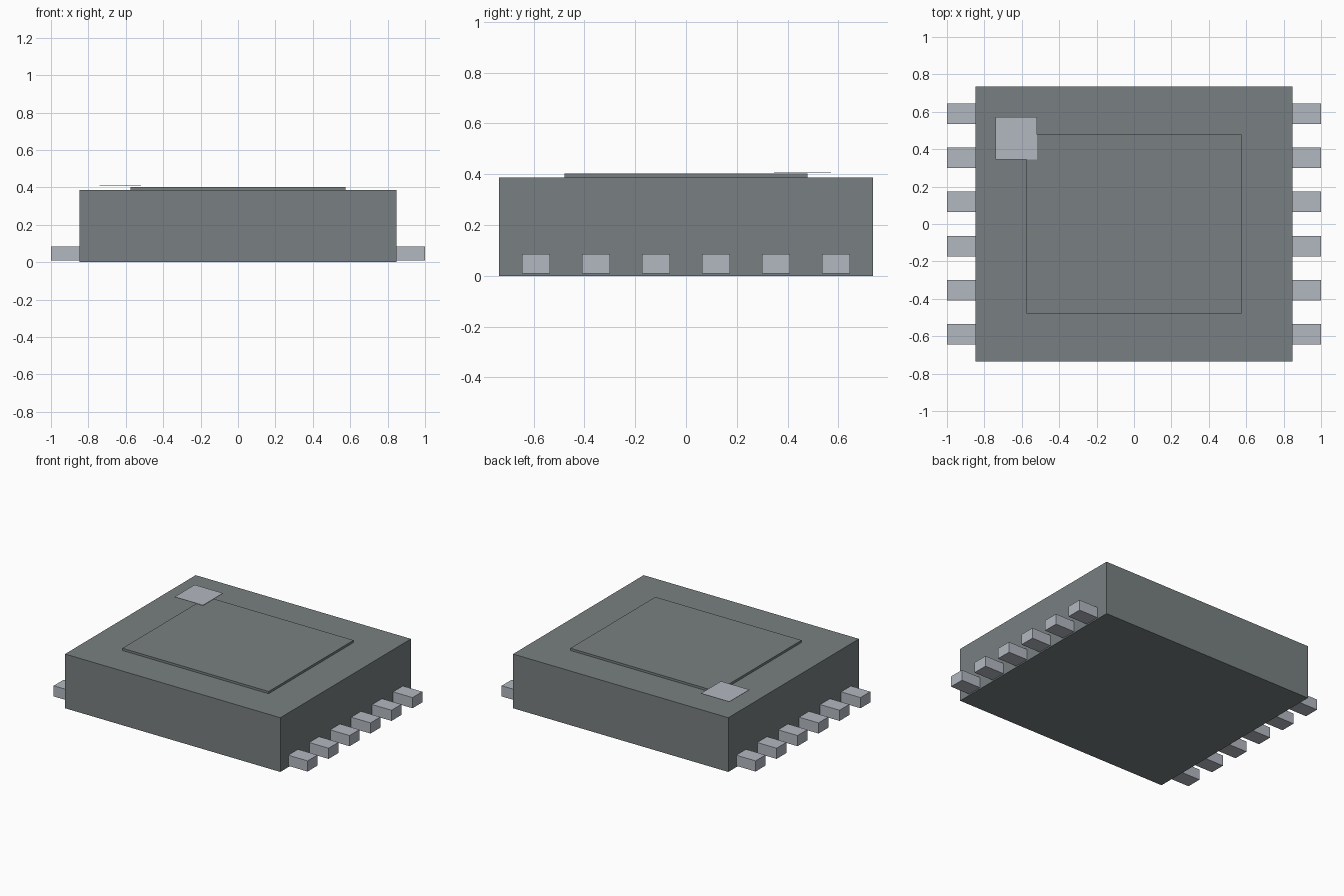
import bpy
import bmesh
from mathutils import Vector

cube = bpy.data.objects.get("Cube")
if cube:
    bpy.data.objects.remove(cube, do_unlink=True)


def make_material(name, rgb):
    mat = bpy.data.materials.new(name)
    mat.use_nodes = True
    color = (*rgb, 1.0)
    mat.diffuse_color = color
    mat.node_tree.nodes["Principled BSDF"].inputs["Base Color"].default_value = color
    return mat


def link_mesh(name, bm, mat):
    mesh = bpy.data.meshes.new(name)
    bm.to_mesh(mesh)
    bm.free()
    mesh.materials.append(mat)
    obj = bpy.data.objects.new(name, mesh)
    bpy.context.collection.objects.link(obj)
    return obj


def box(name, low, high, mat):
    """Axis-aligned box between two opposite corners."""
    low, high = Vector(low), Vector(high)
    bm = bmesh.new()
    bmesh.ops.create_cube(bm, size=1)
    bmesh.ops.scale(bm, vec=high - low, verts=bm.verts)
    bmesh.ops.translate(bm, vec=(low + high) / 2, verts=bm.verts)
    return link_mesh(name, bm, mat)


casing = make_material("casing grey", (0.19, 0.215, 0.22))
metal = make_material("pale metal", (0.45, 0.48, 0.53))

# Housing and the raised panel on its top
box("housing", (-0.848, -0.735, 0), (0.848, 0.735, 0.386), casing)
box("raised_panel", (-0.576, -0.478, 0.38), (0.576, 0.478, 0.402), casing)

# Six contact leads along each side
for side, sign in (("left", 1), ("right", -1)):
    for i in range(6):
        y = (i - 2.5) * 0.236
        x0, x1 = sorted((sign * 0.84, sign * 1.0))
        box(f"{side}_lead_{i + 1}", (x0, y - 0.055, 0.009), (x1, y + 0.055, 0.085), metal)

# Thin corner marker lying just above the panel
box("corner_marker", (-0.741, 0.346, 0.406), (-0.518, 0.571, 0.409), metal)
